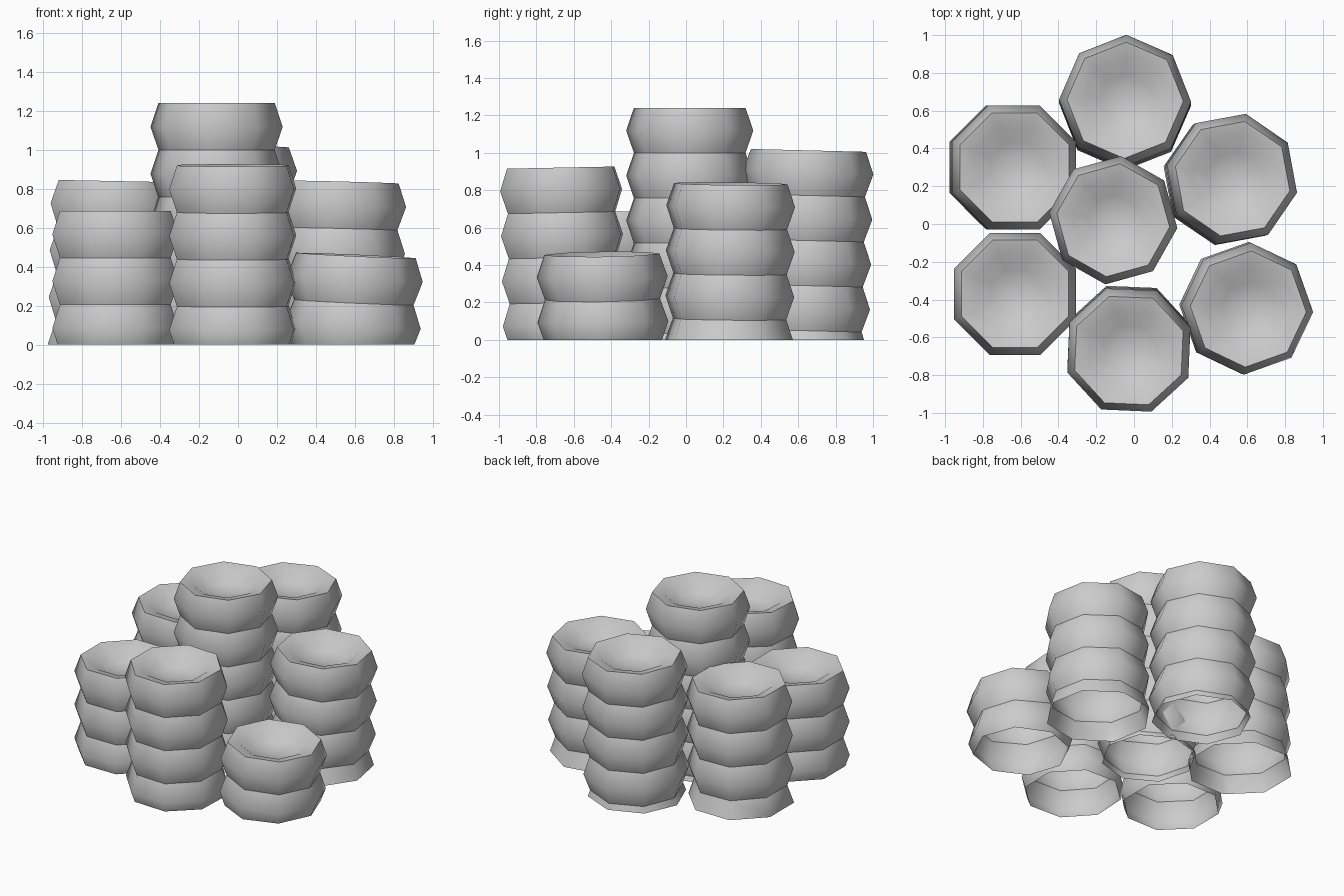
import bpy, bmesh, math
from mathutils import Vector

if "Cube" in bpy.data.objects:
    bpy.data.objects.remove(bpy.data.objects["Cube"])

STEP = 0.241      # height of one bulging segment
NECK = 0.88       # neck radius relative to the widest ring


def ring(bm, r, z, rot):
    return [bm.verts.new((r * math.cos(rot + i * math.pi / 4),
                          r * math.sin(rot + i * math.pi / 4), z)) for i in range(8)]


def bridge(bm, low, high):
    for i in range(8):
        j = (i + 1) % 8
        bm.faces.new((low[i], low[j], high[j], high[i]))


def column(name, x, y, height, radius, rot, lean_x=0.0, lean_y=0.0):
    bm = bmesh.new()
    rot = math.radians(rot)
    neck = radius * NECK
    # stacked bulging segments, from the top down
    top = 0.0
    while top > -height - 0.05:
        a = ring(bm, neck, top - STEP, rot)
        b = ring(bm, radius, top - STEP / 2, rot)
        c = ring(bm, neck, top, rot)
        bridge(bm, a, b)
        bridge(bm, b, c)
        top -= STEP
    # rim and shallow bowl in the top
    outer = ring(bm, neck, 0, rot)
    inner = ring(bm, radius * 0.64, -0.02, rot)
    floor = ring(bm, radius * 0.4, -0.075, rot)
    bridge(bm, outer, inner)
    bridge(bm, inner, floor)
    centre = bm.verts.new((0, 0, -0.09))
    for i in range(8):
        bm.faces.new((floor[i], floor[(i + 1) % 8], centre))
    # lean the column and cut it flat on the ground
    turn = Vector((0, 0, 1)).rotation_difference(Vector((lean_x, lean_y, 1)))
    for v in bm.verts:
        v.co = turn @ v.co + Vector((x, y, height))
    bmesh.ops.bisect_plane(bm, geom=bm.verts[:] + bm.edges[:] + bm.faces[:],
                           plane_co=(0, 0, 0), plane_no=(0, 0, 1), clear_inner=True)
    mesh = bpy.data.meshes.new(name)
    bm.to_mesh(mesh)
    bm.free()
    obj = bpy.data.objects.new(name, mesh)
    bpy.context.collection.objects.link(obj)
    bpy.context.view_layer.objects.active = obj
    obj.select_set(True)
    bpy.ops.object.shade_smooth_by_angle(angle=math.radians(50))
    obj.select_set(False)


# name, x, y, height, radius, rotation, lean
column("centre_column", -0.11, 0.02, 1.24, 0.342, -7)
column("back_column", -0.047, 0.655, 1.013, 0.35, -1, 0, 0.025)
column("left_back_column", -0.632, 0.30, 0.84, 0.355, 22.5, 0.02, 0)
column("left_front_column", -0.63, -0.37, 0.687, 0.35, 22.5)
column("front_column", -0.027, -0.67, 0.921, 0.347, 20, 0, -0.02)
column("right_back_column", 0.522, 0.24, 0.835, 0.352, -12, 0.025, 0.01)
column("right_front_column", 0.605, -0.45, 0.458, 0.35, -3, 0.045, -0.015)
